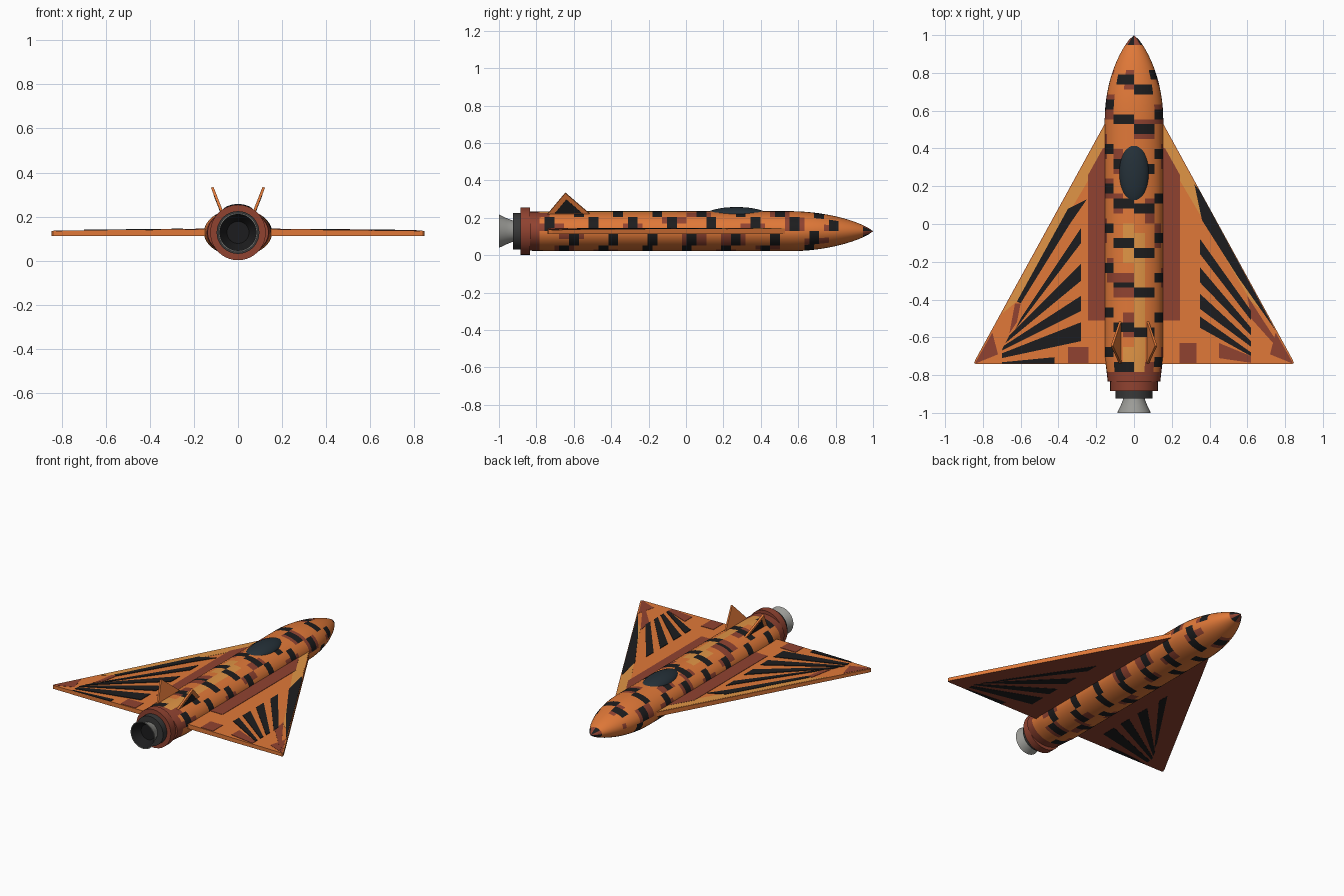
import bpy, bmesh, math, random
from mathutils import Vector

if "Cube" in bpy.data.objects:
    bpy.data.objects.remove(bpy.data.objects["Cube"])

random.seed(4)
CZ = 0.128  # height of the fuselage axis


def material(name, rgb):
    m = bpy.data.materials.new(name)
    m.diffuse_color = (*rgb, 1)
    m.use_nodes = True
    m.node_tree.nodes["Principled BSDF"].inputs["Base Color"].default_value = m.diffuse_color
    return m


ORANGE = material("orange", (0.75, 0.19, 0.04))
LIGHT = material("light_orange", (0.75, 0.30, 0.06))
RED = material("red_brown", (0.28, 0.055, 0.03))
BLACK = material("black", (0.012, 0.012, 0.013))
GLASS = material("dark_glass", (0.018, 0.03, 0.04))
STEEL = material("dark_steel", (0.04, 0.04, 0.04))
GREY = material("nozzle_grey", (0.33, 0.33, 0.31))


def finish(name, bm, mats, smooth=False):
    me = bpy.data.meshes.new(name)
    bm.to_mesh(me)
    bm.free()
    for m in mats:
        me.materials.append(m)
    ob = bpy.data.objects.new(name, me)
    bpy.context.collection.objects.link(ob)
    if smooth:
        bpy.ops.object.select_all(action='DESELECT')
        ob.select_set(True)
        bpy.context.view_layer.objects.active = ob
        bpy.ops.object.shade_smooth_by_angle(angle=math.radians(35))
    return ob


def prism(name, bottom, top, mats):
    """Solid between two matching outlines; second material goes underneath."""
    bm = bmesh.new()
    a = [bm.verts.new(p) for p in bottom]
    b = [bm.verts.new(p) for p in top]
    n = len(a)
    bm.faces.new(a)
    bm.faces.new(b)
    for i in range(n):
        bm.faces.new((a[i], a[(i + 1) % n], b[(i + 1) % n], b[i]))
    bmesh.ops.recalc_face_normals(bm, faces=bm.faces)
    if len(mats) > 1:
        for f in bm.faces:
            f.material_index = int(f.normal.z < -0.5)
    return finish(name, bm, mats)


def loft(rings, n=32):
    """Elliptical rings (y, half width, half height) joined along y, ends capped."""
    bm = bmesh.new()
    vs = [[bm.verts.new((w * math.cos(math.tau * k / n), y, CZ + h * math.sin(math.tau * k / n)))
           for k in range(n)] for y, w, h in rings]
    for r0, r1 in zip(vs, vs[1:]):
        for k in range(n):
            bm.faces.new((r0[k], r0[(k + 1) % n], r1[(k + 1) % n], r1[k]))
    bm.faces.new(vs[0])
    bm.faces.new(vs[-1])
    bmesh.ops.recalc_face_normals(bm, faces=bm.faces)
    return bm


def lathe(name, profile, mat):
    return finish(name, loft([(y, r, r) for y, r in profile], 40), [mat], True)


# Fuselage: elliptical tube, tapered tail, ogive nose
rings = []
for i in range(71):
    y = -0.835 + 1.835 * i / 70
    s = 1.0
    if y > 0.55:
        s = max(1 - ((y - 0.55) / 0.45) ** 2, 0.0002) ** 0.8
    tail = max(0, -0.7 - y)
    rings.append((y, 0.155 * s - 0.12 * tail, 0.107 * s - 0.02 * tail))
bm = loft(rings)

# Fuselage camouflage: staggered black bars with red and light blocks beside them
PERIOD = 0.217
phases = [0.147, 0.07, 0.11, 0.19, 0.04, 0.12, 0.0, 0.04]
blocks = {}
for f in bm.faces:
    c = f.calc_center_median()
    row = [min(rings, key=lambda q: abs(q[0] - c.y))][0]
    u = math.atan2((c.z - CZ) / max(row[2], 1e-4), c.x / max(row[1], 1e-4)) % math.tau
    sector = int(u / math.tau * 8)
    seg = int(u / math.tau * 16)
    d = (c.y - phases[sector] + PERIOD / 2) % PERIOD - PERIOD / 2
    chance = blocks.setdefault((seg, round((c.y - phases[sector]) / PERIOD)), random.random())
    if c.y < -0.79:
        f.material_index = 1
    elif c.y > 0.95:
        f.material_index = (3, 1)[seg // 2 % 2]
    elif abs(d) < 0.026 and c.y < 0.82:
        f.material_index = 3
    elif 0.026 <= abs(d) < 0.062 and chance < (0.3 if sector < 4 else 0.45) and c.y < 0.82:
        f.material_index = 1
    elif seg in (3, 4) and c.y < 0.45 and chance > 0.5:
        f.material_index = 2
finish("fuselage", bm, [ORANGE, RED, LIGHT, BLACK], True)

# Engine rings and nozzle
lathe("engine_collar", [(-0.835, 0.11), (-0.835, 0.126), (-0.885, 0.126), (-0.885, 0.09)], RED)
lathe("engine_ring", [(-0.87, 0.097), (-0.925, 0.097), (-0.925, 0.05)], STEEL)
lathe("nozzle", [(-0.91, 0.055), (-0.93, 0.058), (-0.96, 0.07), (-1.0, 0.089),
                 (-1.0, 0.084), (-0.94, 0.055)], GREY)
bm = loft([(-0.999, 0.0835, 0.0835), (-0.945, 0.05, 0.05)], 40)
bm.faces.ensure_lookup_table()
bmesh.ops.delete(bm, geom=[bm.faces[-2]], context='FACES_ONLY')
bmesh.ops.reverse_faces(bm, faces=bm.faces)
finish("nozzle_interior", bm, [BLACK], True)

# Canopy
bpy.ops.mesh.primitive_uv_sphere_add(segments=32, ring_count=16, location=(0, 0.27, 0.212))
canopy = bpy.context.object
canopy.name = "canopy"
canopy.scale = (0.079, 0.168, 0.045)
canopy.data.materials.append(GLASS)
bpy.ops.object.shade_smooth()


def wing_top(x):
    return 0.143 - 0.011 * (abs(x) - 0.15)


def paint(name, outline, side, mat, level=1, under=False):
    """Thin painted panel lying on the wing skin."""
    z = (lambda x: 0.113) if under else wing_top
    h = (-0.0012 if under else 0.0012) * level
    pts = [(side * x, y, z(x)) for x, y in outline]
    prism(name, pts, [(x, y, q + h) for x, y, q in pts], [mat])


# Wing markings as (x, y) outlines, x measured outward
fan = {
    -1: [[(.28, -.02), (.28, -.10), (.63, -.56), (.60, -.50)],
         [(.28, -.21), (.28, -.30), (.68, -.63), (.66, -.59)],
         [(.28, -.38), (.28, -.46), (.70, -.67), (.69, -.645)],
         [(.28, -.52), (.28, -.62), (.70, -.71), (.70, -.685)],
         [(.42, -.705), (.42, -.739), (.70, -.739), (.70, -.732)],
         [(.25, .13), (.35, .08), (.62, -.41), (.60, -.42), (.34, .0)]],
    1: [[(.35, -.08), (.35, -.16), (.62, -.51), (.62, -.46)],
        [(.35, -.23), (.35, -.31), (.62, -.59), (.62, -.55)],
        [(.35, -.37), (.35, -.45), (.62, -.65), (.62, -.62)],
        [(.35, -.49), (.35, -.55), (.62, -.70), (.62, -.68)],
        [(.32, .21), (.345, .18), (.75, -.565), (.74, -.55), (.45, -.12)],
        [(.32, .21), (.36, .02), (.55, -.28), (.75, -.565)]],
}
red_patches = {
    -1: [[(.35, -.65), (.24, -.65), (.24, -.735), (.35, -.735)],
         [(.34, .08), (.40, -.04), (.38, -.05), (.30, .06)],
         [(.60, -.42), (.63, -.42), (.66, -.58), (.62, -.52)]],
    1: [[(.24, -.63), (.33, -.63), (.33, -.735), (.24, -.735)],
        [(.45, -.63), (.62, -.70), (.62, -.735), (.45, -.71)],
        [(.60, -.38), (.69, -.52), (.83, -.735), (.62, -.50)]],
}
for side, tag in ((-1, "left"), (1, "right")):
    # Delta wing
    plan = [(0.05, 0.53), (0.155, 0.53), (0.838, -0.715), (0.846, -0.735), (0.84, -0.74), (0.05, -0.74)]
    prism(tag + "_wing", [(side * x, y, 0.113) for x, y in plan],
          [(side * x, y, wing_top(x)) for x, y in plan], [ORANGE, RED])
    # Leading edge, root and tip panels
    paint(tag + "_edge_panel", [(.155, .52), (.70, -.475), (.62, -.41), (.155, .38)], side, LIGHT)
    paint(tag + "_root_panel", [(.14, .41), (.165, .40), (.243, .26), (.243, -.51), (.14, -.51)], side, RED, 2)
    paint(tag + "_tip_panel", [(.75, -.575), (.838, -.73), (.838, -.738), (.72, -.69)], side, RED)
    for i, o in enumerate(red_patches[side]):
        paint(f"{tag}_red_patch_{i}", o, side, RED, 2)
    for i, o in enumerate(fan[side]):
        paint(f"{tag}_stripe_{i}", o, side, BLACK, 3)
    for i, o in enumerate(fan[-1][:5]):
        paint(f"{tag}_under_stripe_{i}", o, side, BLACK, 1, True)

    # Canted tail fin with dark inset on the outer face
    tri = [Vector((side * 0.068, -0.50, 0.208)), Vector((side * 0.068, -0.75, 0.208)),
           Vector((side * 0.117, -0.645, 0.333))]
    nrm = (tri[1] - tri[0]).cross(tri[2] - tri[0]).normalized()
    nrm *= math.copysign(1, nrm.x * side)
    prism(tag + "_fin", [p - nrm * 0.006 for p in tri], [p + nrm * 0.006 for p in tri], [ORANGE])
    mid = sum(tri, Vector()) / 3
    inset = [mid.lerp(p, 0.6) for p in tri]
    prism(tag + "_fin_marking", inset, [p + nrm * 0.0075 for p in inset], [BLACK])
